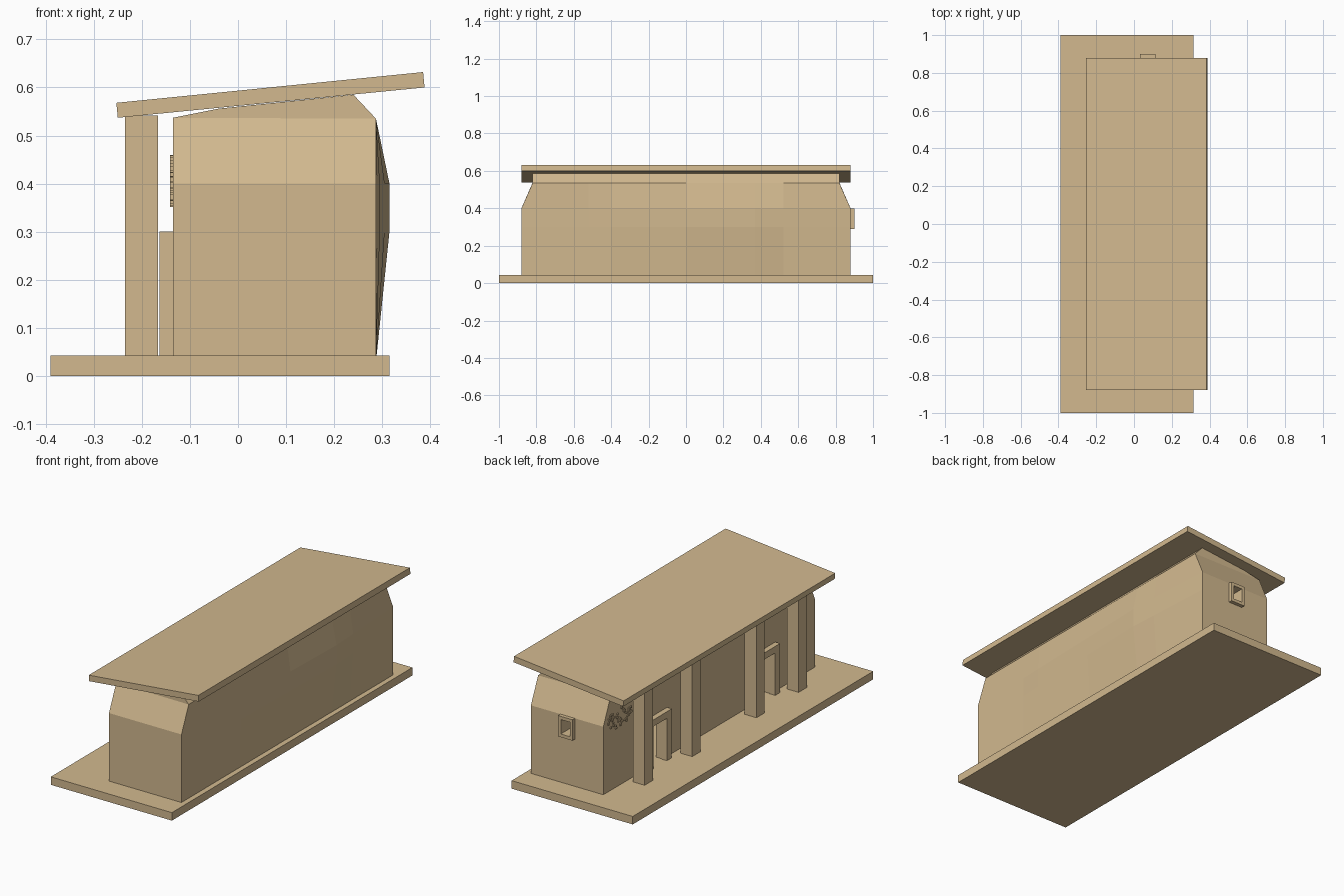
import bpy, bmesh, random

if "Cube" in bpy.data.objects:
    bpy.data.objects.remove(bpy.data.objects["Cube"])
random.seed(4)

mud = bpy.data.materials.new("sandy mud")
mud.diffuse_color = (0.645, 0.485, 0.275, 1)
mud.use_nodes = True
mud.node_tree.nodes["Principled BSDF"].inputs["Base Color"].default_value = mud.diffuse_color


def finish(bm, name):
    bmesh.ops.recalc_face_normals(bm, faces=bm.faces)
    me = bpy.data.meshes.new(name)
    bm.to_mesh(me)
    bm.free()
    me.materials.append(mud)
    ob = bpy.data.objects.new(name, me)
    bpy.context.collection.objects.link(ob)
    return ob


def add_box(bm, lo, hi):
    vs = bmesh.ops.create_cube(bm, size=1)["verts"]
    for v in vs:
        v.co = [lo[i] + (v.co[i] + 0.5) * (hi[i] - lo[i]) for i in range(3)]


def boxes(name, parts):
    bm = bmesh.new()
    for lo, hi in parts:
        add_box(bm, lo, hi)
    return finish(bm, name)


def cut(target, name, lo, hi):
    c = boxes(name, [(lo, hi)])
    c.hide_render = True
    c.hide_viewport = True
    c.display_type = 'WIRE'
    m = target.modifiers.new(name, 'BOOLEAN')
    m.operation = 'DIFFERENCE'
    m.solver = 'EXACT'
    m.object = c


# ground plinth
boxes("plinth", [((-0.39, -1, 0), (0.315, 1, 0.042))])

# sloping slab roof
bm = bmesh.new()
profile = [(-0.250, 0.537), (0.388, 0.600), (0.385, 0.632), (-0.253, 0.568)]
face = bm.faces.new([bm.verts.new((x, -0.88, z)) for x, z in profile])
ext = bmesh.ops.extrude_face_region(bm, geom=[face])["geom"]
for v in ext:
    if isinstance(v, bmesh.types.BMVert):
        v.co.y = 0.88
finish(bm, "roof")

# house body: cross-sections along y, with a worn bulge in the back wall
ring = [(-0.135, 0.03), (-0.135, 0.3), (-0.135, 0.4), (-0.135, 0.537), (-0.04, 0.556),
        (0.24, 0.585), (0.287, 0.535), (0.287, 0.4), (0.287, 0.3), (0.287, 0.03)]
bulge = {-0.88: 0, -0.52: 0.003, -0.4: 0.008, 0: 0.018, 0.37: 0.028, 0.52: 0.02, 0.88: 0}
bm = bmesh.new()
rows = []
for y, b in bulge.items():
    row = []
    for i, (x, z) in enumerate(ring):
        yy = y
        if abs(y) > 0.8 and z > 0.45:      # ends lean in above the shoulder
            yy = 0.82 if y > 0 else -0.82
        row.append(bm.verts.new((x + (b if i in (7, 8) else 0), yy, z)))
    rows.append(row)
n = len(ring)
for a, c in zip(rows, rows[1:]):
    for i in range(n):
        j = (i + 1) % n
        bm.faces.new((a[i], a[j], c[j], c[i]))
for r in (rows[0], rows[-1]):
    for i in range(4):
        bm.faces.new((r[i], r[i + 1], r[n - 2 - i], r[n - 1 - i]))
body = finish(bm, "house_walls")

# hollow room, doorways and window opening
cut(body, "room_cutter", (-0.095, -0.78, -0.02), (0.245, 0.78, 0.5))
door_y = (0.447, -0.453)
for k, y in enumerate(door_y):
    cut(body, f"door_cutter_{k + 1}", (-0.2, y - 0.06, -0.03), (-0.05, y + 0.06, 0.265))
cut(body, "window_cutter", (0.046, 0.7, 0.307), (0.099, 0.95, 0.383))

# door frames: two jambs and a lintel
for k, y in enumerate(door_y):
    x0, x1 = -0.163, -0.13
    boxes(f"door_frame_{k + 1}", [
        ((x0, y - 0.094, 0.04), (x1, y - 0.056, 0.27)),
        ((x0, y + 0.056, 0.04), (x1, y + 0.094, 0.27)),
        ((x0, y - 0.097, 0.265), (x1, y + 0.097, 0.3))])

# window frame on the end wall
ya, yb = 0.86, 0.9
boxes("window_frame", [
    ((0.031, ya, 0.29), (0.046, yb, 0.4)),
    ((0.099, ya, 0.29), (0.115, yb, 0.4)),
    ((0.046, ya, 0.29), (0.099, yb, 0.307)),
    ((0.046, ya, 0.383), (0.099, yb, 0.4))])

# porch posts
for k, y in enumerate((0.645, 0.25, -0.285, -0.635)):
    boxes(f"porch_post_{k + 1}", [((-0.235, y - 0.034, 0.04), (-0.166, y + 0.034, 0.542))])

# crumbling plaster chips on the porch wall
chips = []
while len(chips) < 45:
    u, v = random.uniform(-1, 1), random.uniform(-1, 1)
    if u * u + v * v > 1:
        continue
    y, z = 0.745 + 0.1 * u, 0.405 + 0.055 * v
    s, t = random.uniform(0.003, 0.007), random.uniform(0.003, 0.006)
    chips.append(((-0.141, y - s, z - t), (-0.133, y + s, z + t)))
boxes("plaster_chips", chips)
